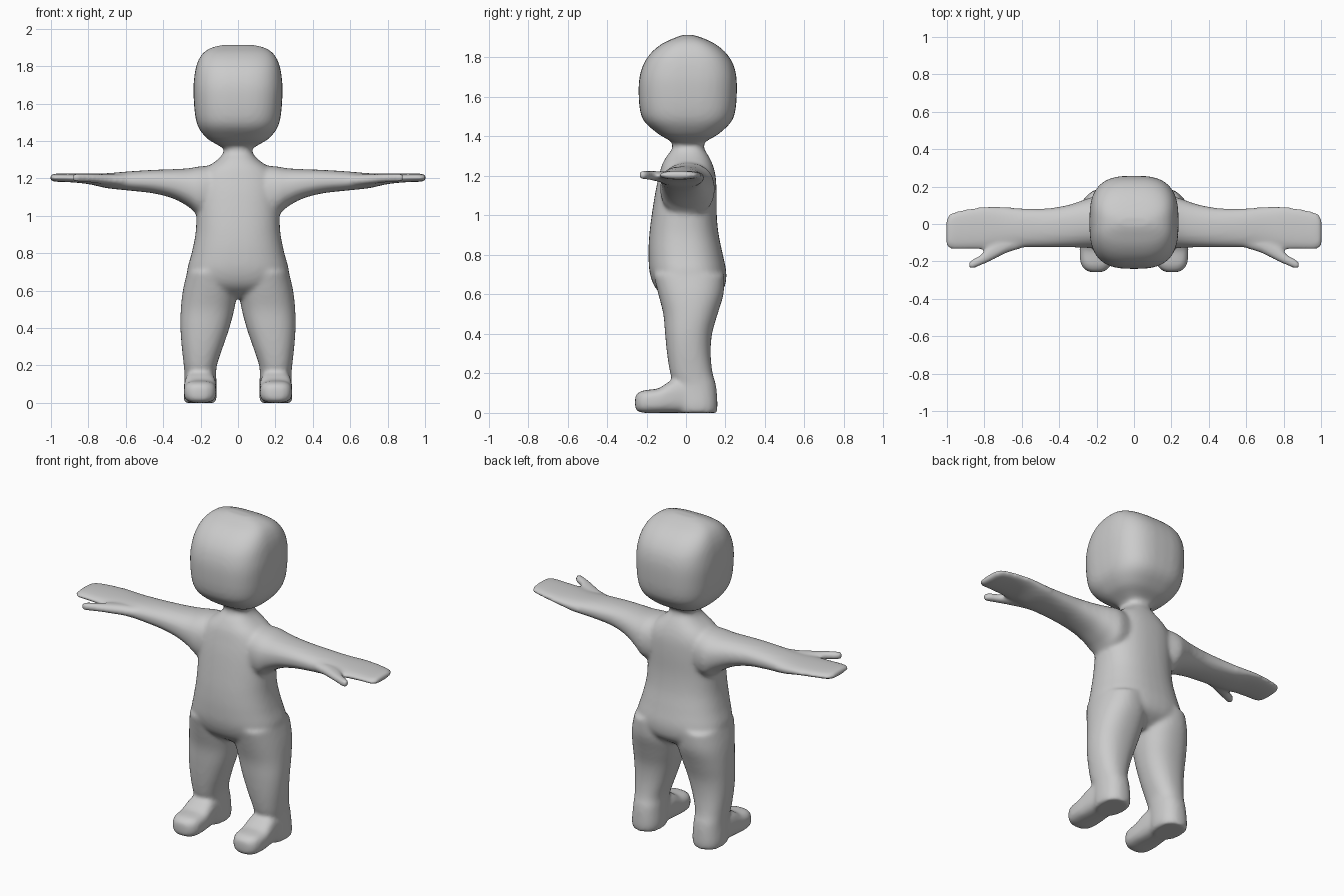
import bpy, bmesh, math
from mathutils import Vector

skin = bpy.data.materials.new("plain grey")
skin.diffuse_color = (0.6, 0.6, 0.6, 1)
ORDER = {"z": (0, 1, 2), "x": (2, 0, 1), "y": (0, 2, 1)}


def spline(rings, steps=4):
    """Catmull-Rom interpolation through the cross-sections."""
    r = [Vector(v) for v in rings]
    out = []
    for i in range(len(r) - 1):
        p0, p1, p2, p3 = r[max(i - 1, 0)], r[i], r[i + 1], r[min(i + 2, len(r) - 1)]
        for s in range(steps):
            t = s / steps
            out.append(p1 + (p2 - p0) * (0.5 * t) + (p0 * 2 - p1 * 5 + p2 * 4 - p3) * (0.5 * t * t)
                       + (p1 * 3 - p0 - p2 * 3 + p3) * (0.5 * t ** 3))
    return out + [r[-1]]


def loft(bm, axis, rings, power=2.3, side=1, n=40):
    """Skin rounded sections (position, a0, a1, b0, b1) along an axis; side=-1 mirrors in x."""
    loops = []
    for pos, a0, a1, b0, b1 in spline(rings):
        loop = []
        for k in range(n):
            c, s = math.cos(math.tau * k / n), math.sin(math.tau * k / n)
            a = (a0 + a1) / 2 + (a1 - a0) / 2 * math.copysign(abs(c) ** (2 / power), c)
            b = (b0 + b1) / 2 + (b1 - b0) / 2 * math.copysign(abs(s) ** (2 / power), s)
            abp = (a, b, pos)
            x, y, z = (abp[i] for i in ORDER[axis])
            loop.append(bm.verts.new((x * side, y, z)))
        loops.append(loop)
    for l0, l1 in zip(loops, loops[1:]):
        for k in range(n):
            bm.faces.new((l0[k], l0[(k + 1) % n], l1[(k + 1) % n], l1[k]))
    bm.faces.new(loops[0][::-1])
    bm.faces.new(loops[-1])


HEAD = [(1.352, -.06, .06, -.05, .07), (1.38, -.11, .11, -.085, .11), (1.42, -.172, .172, -.15, .175),
        (1.50, -.222, .222, -.225, .243), (1.65, -.238, .238, -.24, .258), (1.75, -.233, .233, -.222, .245),
        (1.82, -.217, .217, -.18, .205), (1.87, -.187, .187, -.12, .145), (1.90, -.14, .14, -.055, .08),
        (1.914, -.08, .08, -.015, .035)]
TORSO = [(.56, -.10, .10, -.06, .10), (.62, -.24, .24, -.145, .185), (.70, -.272, .272, -.182, .205),
         (.80, -.248, .248, -.19, .187), (.90, -.228, .228, -.186, .166), (1.0, -.222, .222, -.174, .156),
         (1.12, -.22, .22, -.155, .155), (1.2, -.21, .21, -.137, .15), (1.255, -.17, .17, -.122, .136),
         (1.30, -.11, .11, -.098, .115), (1.34, -.078, .078, -.07, .092), (1.40, -.08, .08, -.07, .09)]
LEG = [(0, .122, .285, -.04, .155), (.04, .113, .291, -.05, .16), (.14, .116, .286, -.06, .152),
       (.2, .113, .29, -.08, .135), (.3, .08, .301, -.096, .125), (.4, .046, .308, -.106, .132),
       (.5, .02, .306, -.115, .16), (.6, .005, .295, -.14, .19), (.70, .02, .272, -.165, .195)]
FOOT = [(-.258, .175, .23, .025, .08), (-.245, .145, .262, .008, .10), (-.21, .12, .285, 0, .115),
        (-.14, .115, .291, 0, .124), (-.09, .117, .288, 0, .155), (-.04, .12, .285, 0, .17), (.08, .13, .275, 0, .15)]
ARM = [(.08, -.11, .12, 1.0, 1.27), (.2, -.13, .145, 1.0, 1.265), (.26, -.127, .132, 1.045, 1.255),
       (.34, -.125, .105, 1.09, 1.25), (.45, -.125, .085, 1.12, 1.246), (.58, -.125, .083, 1.135, 1.238),
       (.70, -.13, .092, 1.148, 1.228), (.80, -.135, .093, 1.17, 1.226), (.90, -.135, .08, 1.18, 1.226),
       (.97, -.135, .062, 1.182, 1.226), (.995, -.128, .045, 1.186, 1.222), (1.004, -.115, .02, 1.193, 1.215)]
THUMB = [(.60, -.13, -.06, 1.16, 1.22), (.68, -.155, -.07, 1.165, 1.222), (.76, -.196, -.11, 1.175, 1.225),
         (.82, -.222, -.165, 1.18, 1.227), (.865, -.24, -.19, 1.182, 1.227), (.884, -.235, -.205, 1.19, 1.22)]

# head, torso and paired limbs as overlapping closed volumes
bm = bmesh.new()
loft(bm, "z", HEAD, 2.9)
loft(bm, "z", TORSO, 2.4)
for side in (1, -1):
    loft(bm, "z", LEG, 2.3, side)
    loft(bm, "y", FOOT, 3.0, side)
    loft(bm, "x", ARM, 2.3, side)
    loft(bm, "x", THUMB, 2.2, side)
bmesh.ops.recalc_face_normals(bm, faces=bm.faces)
mesh = bpy.data.meshes.new("figure_body")
bm.to_mesh(mesh)
bm.free()
body = bpy.data.objects.new("figure_body", mesh)
bpy.context.collection.objects.link(body)
mesh.materials.append(skin)

# fuse the volumes into one soft skin
fuse = body.modifiers.new("fuse", "REMESH")
fuse.mode = "VOXEL"
fuse.voxel_size = 0.011
fuse.use_smooth_shade = True
soften = body.modifiers.new("soften", "SMOOTH")
soften.factor = 0.5
soften.iterations = 10
